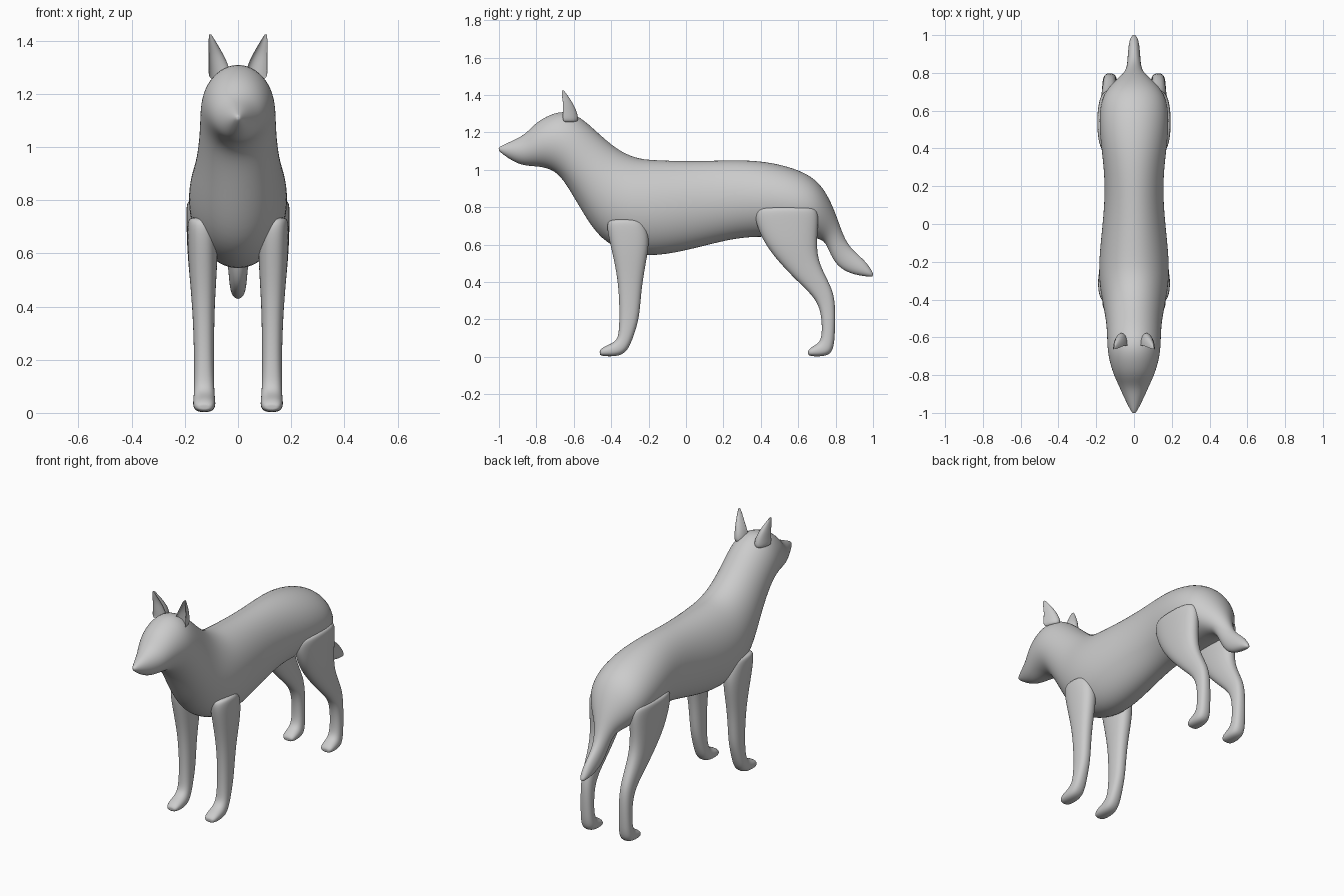
import bpy, bmesh, math
from mathutils import Vector


def skin(name, rings, mirror=False):
    """Join closed rings of points into a smooth capped tube."""
    bm = bmesh.new()
    loops = [[bm.verts.new(p) for p in r] for r in rings]
    n = len(loops[0])
    for a, b in zip(loops, loops[1:]):
        for i in range(n):
            j = (i + 1) % n
            bm.faces.new((a[i], a[j], b[j], b[i]))
    for cap in (loops[0], loops[-1]):
        c = bm.verts.new(sum((v.co for v in cap), Vector()) / n)
        for i in range(n):
            bm.faces.new((cap[i], cap[(i + 1) % n], c))
    bmesh.ops.recalc_face_normals(bm, faces=bm.faces)
    for f in bm.faces:
        f.smooth = True
    me = bpy.data.meshes.new(name)
    bm.to_mesh(me)
    bm.free()
    ob = bpy.data.objects.new(name, me)
    bpy.context.collection.objects.link(ob)
    if mirror:
        ob.modifiers.new("Mirror", 'MIRROR').use_mirror_merge = False
    sub = ob.modifiers.new("Smooth", 'SUBSURF')
    sub.levels = sub.render_levels = 2
    return ob


def section(y1, z1, y2, z2, w, x=0.0, power=1.0, n=20):
    """Oval ring spanning two side-view outline points, half-width w."""
    a, b = Vector((x, y1, z1)), Vector((x, y2, z2))
    mid, half = (a + b) / 2, (a - b) / 2
    def sp(v):
        return math.copysign(abs(v) ** power, v)
    pts = []
    for i in range(n):
        t = 2 * math.pi * i / n
        pts.append(mid + half * sp(math.sin(t)) + Vector((w * sp(math.cos(t)), 0, 0)))
    return pts


# Body from nose to tail tip: top y, z, bottom y, z, half-width
body = [
    (-1.002, 1.12, -1.0, 1.10, .010), (-.97, 1.137, -.96, 1.068, .030),
    (-.92, 1.16, -.90, 1.032, .057), (-.86, 1.19, -.85, 1.02, .082),
    (-.81, 1.247, -.79, 1.017, .108), (-.75, 1.287, -.73, 1.005, .128),
    (-.66, 1.322, -.68, .973, .142), (-.57, 1.292, -.635, .912, .144),
    (-.47, 1.20, -.57, .80, .148), (-.37, 1.112, -.48, .65, .166),
    (-.27, 1.065, -.37, .57, .187), (-.18, 1.055, -.20, .527, .189),
    (0, 1.05, 0, .565, .168), (.15, 1.052, .15, .605, .156),
    (.30, 1.056, .30, .638, .161), (.45, 1.045, .45, .64, .182),
    (.61, 1.003, .57, .64, .188), (.72, .935, .66, .64, .165),
    (.785, .81, .71, .63, .108), (.82, .71, .745, .615, .060),
    (.857, .61, .77, .55, .041), (.91, .555, .81, .482, .035),
    (.96, .512, .88, .443, .032), (.995, .46, .96, .43, .023),
    (1.002, .44, .995, .428, .008),
]
skin("body", [section(*r) for r in body])

# Front legs: front y, z, back y, z, half-width, centre x
front = [
    (-.39, .735, -.25, .735, .045, .135), (-.425, .725, -.215, .715, .057, .134),
    (-.42, .66, -.193, .63, .058, .133), (-.395, .56, -.208, .53, .054, .132),
    (-.365, .42, -.237, .38, .042, .130), (-.355, .26, -.247, .22, .038, .128),
    (-.358, .15, -.27, .14, .037, .128), (-.365, .095, -.305, .04, .039, .127),
    (-.40, .07, -.35, .003, .043, .127), (-.44, .055, -.43, .002, .041, .127),
    (-.462, .035, -.46, .008, .028, .127),
]
skin("front_legs", [section(*r, power=.85) for r in front], mirror=True)

# Hind legs: thigh, hock and paw
hind = [
    (.40, .80, .67, .80, .045, .138), (.368, .785, .702, .79, .059, .136),
    (.368, .72, .712, .74, .060, .135), (.42, .60, .70, .62, .058, .134),
    (.51, .49, .705, .52, .050, .132), (.61, .39, .75, .425, .042, .130),
    (.69, .315, .79, .345, .036, .129), (.722, .24, .80, .25, .035, .128),
    (.728, .14, .797, .13, .036, .128), (.72, .09, .79, .035, .039, .127),
    (.70, .068, .755, .002, .043, .127), (.665, .05, .675, .002, .041, .127),
    (.652, .032, .655, .008, .028, .127),
]
skin("hind_legs", [section(*r, power=.85) for r in hind], mirror=True)


# Ears: cupped section, hollow towards the front
def cup(x, y, z, w, d, n=16):
    pts = []
    for i in range(n):
        t = 2 * math.pi * i / n
        s = math.sin(t)
        dy = -d + d * s * (2 if s >= 0 else -.8)
        pts.append(Vector((x + w * math.cos(t), y + dy - .2 * w * math.cos(t), z)))
    return pts


ear = [(.070, -.615, 1.255, .043, .043), (.071, -.618, 1.30, .040, .040),
       (.083, -.627, 1.35, .028, .027), (.095, -.645, 1.39, .016, .018),
       (.105, -.658, 1.424, .005, .007)]
skin("ears", [cup(*r) for r in ear], mirror=True)
